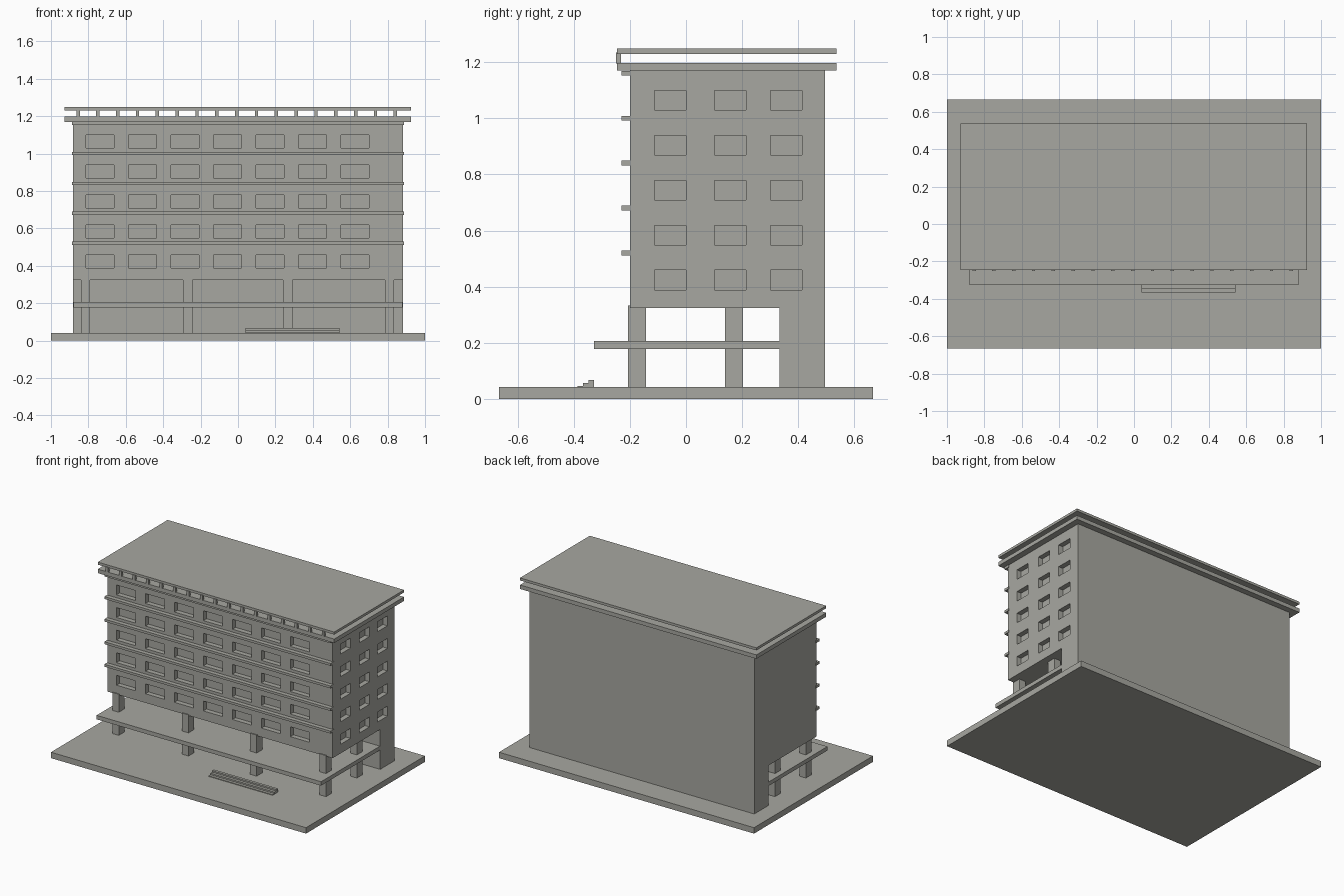
import bpy, bmesh

if "Cube" in bpy.data.objects:
    bpy.data.objects.remove(bpy.data.objects["Cube"])

concrete = bpy.data.materials.new("warm grey concrete")
concrete.diffuse_color = (0.39, 0.39, 0.355, 1.0)
concrete.use_nodes = True
concrete.node_tree.nodes["Principled BSDF"].inputs["Base Color"].default_value = concrete.diffuse_color


def make(name, bm):
    """Turn a bmesh into a finished object."""
    bmesh.ops.recalc_face_normals(bm, faces=bm.faces[:])
    mesh = bpy.data.meshes.new(name)
    bm.to_mesh(mesh)
    bm.free()
    mesh.materials.append(concrete)
    obj = bpy.data.objects.new(name, mesh)
    bpy.context.collection.objects.link(obj)
    return obj


def add_box(bm, x0, x1, y0, y1, z0, z1):
    verts = bmesh.ops.create_cube(bm, size=1.0)["verts"]
    for v in verts:
        v.co.x = x1 if v.co.x > 0 else x0
        v.co.y = y1 if v.co.y > 0 else y0
        v.co.z = z1 if v.co.z > 0 else z0


def boxes(name, items):
    bm = bmesh.new()
    for item in items:
        add_box(bm, *item)
    return make(name, bm)


def extrude_profile(name, profile, x0, x1):
    """Extrude a (y, z) outline along x."""
    bm = bmesh.new()
    face = bm.faces.new([bm.verts.new((x0, y, z)) for y, z in profile])
    ext = bmesh.ops.extrude_face_region(bm, geom=[face])
    for v in ext["geom"]:
        if isinstance(v, bmesh.types.BMVert):
            v.co.x = x1
    return make(name, bm)


GROUND = 0.042
HALF = 0.882
FLOOR = 0.16      # storey height
STOREYS = 5
RECESS = 0.035    # window depth

# Ground plate
boxes("ground_plate", [(-1, 1, -0.666, 0.666, 0, GROUND)])

# Main block with the full-height rear part
body = extrude_profile("main_block", [
    (-0.2, 0.325), (0.333, 0.325), (0.333, GROUND),
    (0.495, GROUND), (0.495, 1.17), (-0.2, 1.17)], -HALF, HALF)

# Recessed windows on the front and the right side
cuts = []
for s in range(STOREYS):
    z0 = 0.389 + s * FLOOR
    z1 = z0 + 0.07
    for i in range(7):
        x = -0.813 + i * 0.2273
        cuts.append((x, x + 0.15, -0.3, -0.2 + RECESS, z0, z1))
    for y in (-0.112, 0.101, 0.302):
        cuts.append((HALF - RECESS, 1.0, y, y + 0.112, z0, z1))
cutter = boxes("window_cutter", cuts)
cutter.hide_render = True
mod = body.modifiers.new("windows", 'BOOLEAN')
mod.operation = 'DIFFERENCE'
mod.solver = 'EXACT'
mod.object = cutter
bpy.context.view_layer.objects.active = body
bpy.ops.object.modifier_apply(modifier=mod.name)
bpy.data.objects.remove(cutter, do_unlink=True)

# Ledges running across the front above each storey
boxes("front_ledges", [
    (-0.887, 0.887, -0.23, -0.19, 0.512 + s * FLOOR, 0.529 + s * FLOOR)
    for s in range(STOREYS)])

# Two rows of supporting columns
boxes("columns", [
    (x, x + 0.05, y, y + 0.064, GROUND, top)
    for x in (-0.84, -0.293, 0.241, 0.785)
    for y, top in ((-0.207, 0.333), (0.139, 0.326))])

# Mezzanine slab between the columns
boxes("mezzanine_slab", [(-0.88, 0.88, -0.327, 0.333, 0.178, 0.206)])

# Entrance steps
boxes("entrance_steps", [
    (0.04, 0.542, -0.387 + i * 0.02, -0.367 + i * 0.02, GROUND, 0.047 + i * 0.0105)
    for i in range(3)])

# Roof slab, raised top slab and the small posts holding it
boxes("roof_slab", [(-0.928, 0.926, -0.245, 0.537, 1.17, 1.198)])
boxes("top_slab", [(-0.928, 0.926, -0.245, 0.537, 1.23, 1.248)])
boxes("roof_posts", [
    (x - 0.009, x + 0.009, -0.25, -0.232, 1.196, 1.234)
    for x in [-0.855 + i * 0.106 for i in range(17)]])
